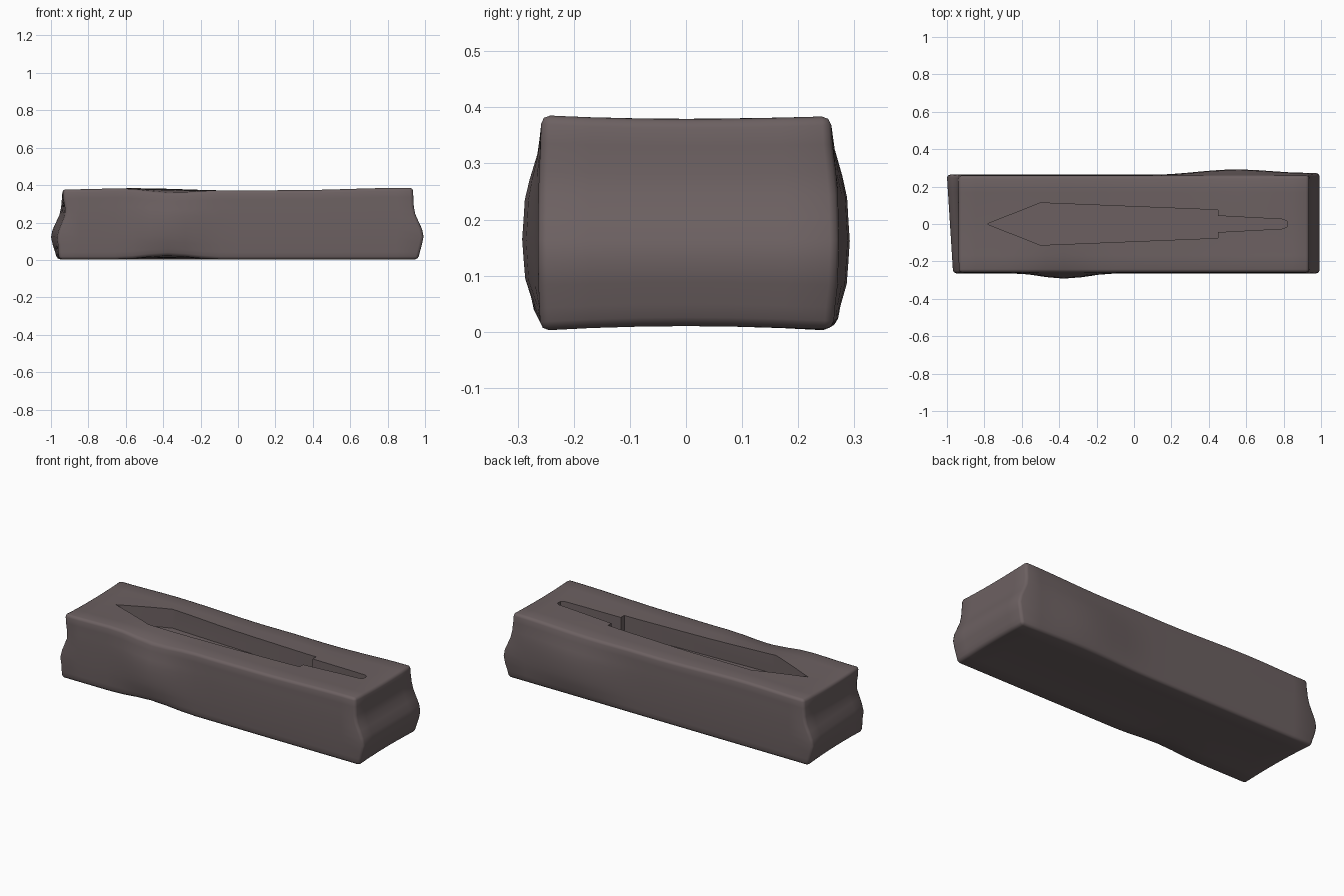
import bpy, bmesh
from mathutils import Vector

cube = bpy.data.objects.get("Cube")
if cube:
    bpy.data.objects.remove(cube, do_unlink=True)

stone = bpy.data.materials.new("warm_grey_stone")
stone.use_nodes = True
stone.diffuse_color = (0.15, 0.118, 0.12, 1)
stone.node_tree.nodes["Principled BSDF"].inputs["Base Color"].default_value = stone.diffuse_color


def add_object(name, bm):
    bmesh.ops.recalc_face_normals(bm, faces=bm.faces)
    mesh = bpy.data.meshes.new(name)
    bm.to_mesh(mesh)
    bm.free()
    mesh.materials.append(stone)
    obj = bpy.data.objects.new(name, mesh)
    bpy.context.collection.objects.link(obj)
    return obj


def ease(t, points):
    """Smoothly interpolate between (position, value) points."""
    if t <= points[0][0]:
        return points[0][1]
    for (a, u), (b, v) in zip(points, points[1:]):
        if t <= b:
            s = (t - a) / (b - a)
            return u + (v - u) * s * s * (3 - 2 * s)
    return points[-1][1]


# Worn surface profiles
END = [(0, 0.962), (0.03, 0.972), (0.12, 0.992), (0.28, 0.94), (0.38, 0.935)]
SIDE = [(0, 0.3), (0.1, 0.9), (0.16, 1), (0.22, 0.9), (0.38, 0)]
FRONT_BULGE = [(-0.68, 0), (-0.4, 1), (-0.1, 0)]
BACK_BULGE = [(0.12, 0), (0.58, 1), (1, 0.3)]
TOP = [(-0.95, 0.378), (-0.6, 0.384), (0, 0.371), (0.3, 0.373), (0.95, 0.386)]


def weather(co):
    x, y, z = co
    front, back = ease(x, FRONT_BULGE), ease(x, BACK_BULGE)
    edge = min(1, abs(y) / 0.26)
    # Sloping ends
    end = ease(z, END)
    if x < 0:
        end += 0.003 + (0.018 * (y / 0.26) - 0.012) * ease(z, SIDE)
    new_x = x * (end if abs(x) > 0.99 else 0.94)
    # Bulging long sides
    bulge = front if y < 0 else back
    reach = 0.258 + 0.006 * ease(z, SIDE) + 0.028 * bulge * ease(z, SIDE)
    new_y = y / 0.26 * reach
    # Slightly hollow top and bottom, worn down beside each bulge
    top = ease(x, TOP) - 0.007 * (1 - edge ** 2) * abs(x)
    wear = (0.022 * front if y < 0 else 0.006 * back) * edge ** 3
    bottom = 0.002 + 0.008 * (1 - edge ** 2) + wear
    new_z = bottom + (top - wear - bottom) * z / 0.38
    return Vector((new_x, new_y, new_z))


# Stone block
bm = bmesh.new()
bmesh.ops.create_cube(bm, size=1)
for v in bm.verts:
    v.co = Vector((v.co.x * 2, v.co.y * 0.52, (v.co.z + 0.5) * 0.38))


def slice_at(axis, positions):
    for p in positions:
        normal = Vector((0, 0, 0))
        normal[axis] = 1
        bmesh.ops.bisect_plane(bm, geom=bm.verts[:] + bm.edges[:] + bm.faces[:],
                               plane_co=normal * p, plane_no=normal)


slice_at(0, [i * 0.1 for i in range(-9, 10)])
slice_at(1, [-0.17, -0.08, 0, 0.08, 0.17])
slice_at(2, [0.04, 0.08, 0.12, 0.16, 0.2, 0.24, 0.28, 0.33])
for v in bm.verts:
    v.co = weather(v.co)
block = add_object("stone_mould_block", bm)

# Dagger-shaped cavity cutter
half = [(-0.785, 0), (-0.5, 0.113), (0.45, 0.075), (0.45, 0.044),
        (0.5, 0.041), (0.8, 0.025), (0.818, 0.014)]
outline = half + [(x, -y) for x, y in reversed(half[1:])]
bm = bmesh.new()
floor = bm.faces.new([bm.verts.new((x, y, 0.27)) for x, y in outline])
lid = bmesh.ops.extrude_face_region(bm, geom=[floor])
bmesh.ops.translate(bm, vec=(0, 0, 0.3),
                    verts=[g for g in lid["geom"] if isinstance(g, bmesh.types.BMVert)])
cutter = add_object("blade_cavity_cutter", bm)
cutter.hide_render = True

# Rounded edges, then the cavity
bevel = block.modifiers.new("rounded_edges", "BEVEL")
bevel.width = 0.016
bevel.segments = 2
bevel.limit_method = "ANGLE"
bevel.angle_limit = 0.8
cut = block.modifiers.new("blade_cavity", "BOOLEAN")
cut.operation = "DIFFERENCE"
cut.solver = "EXACT"
cut.object = cutter

bpy.ops.object.select_all(action="DESELECT")
block.select_set(True)
bpy.context.view_layer.objects.active = block
for name in ("rounded_edges", "blade_cavity"):
    bpy.ops.object.modifier_apply(modifier=name)
bpy.data.objects.remove(cutter, do_unlink=True)
bpy.ops.object.shade_smooth_by_angle(angle=0.9)
